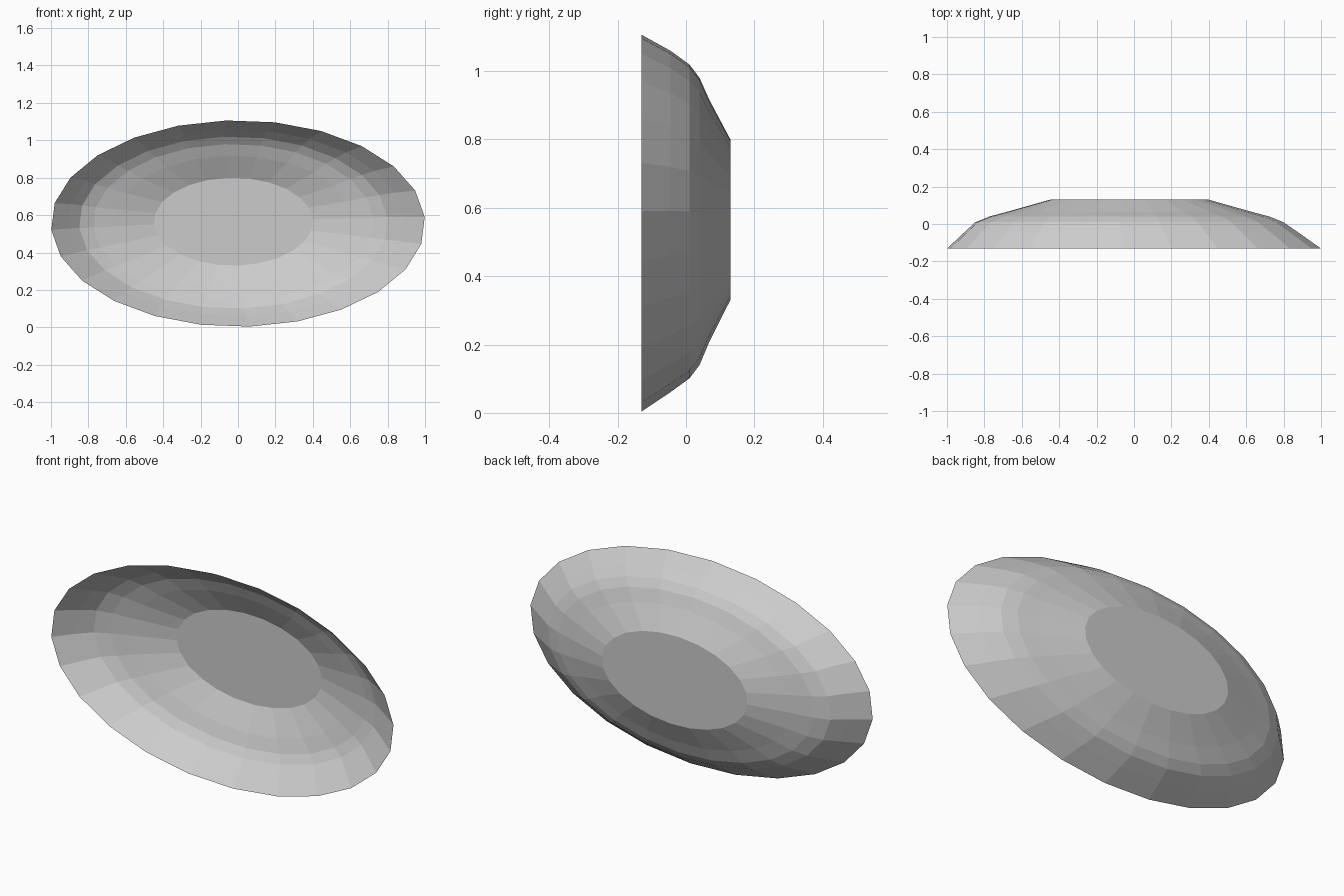
import bpy, bmesh, math

if "Cube" in bpy.data.objects:
    bpy.data.objects.remove(bpy.data.objects["Cube"])

SIDES = 24
TURN = math.radians(3.6)

# Rings from rim to floor: depth y, half width, half height, centre x, centre z
RINGS = [
    (-0.13, 1.00, 0.552, 0.0, 0.555),
    (-0.045, 0.895, 0.50, -0.015, 0.56),
    (0.01, 0.825, 0.46, -0.025, 0.56),
    (0.04, 0.75, 0.42, -0.025, 0.56),
    (0.068, 0.645, 0.355, -0.025, 0.562),
    (0.13, 0.425, 0.235, -0.025, 0.565),
]


def add_ring(bm, y, half_w, half_h, cx, cz):
    angles = [TURN + math.tau * i / SIDES for i in range(SIDES)]
    return [bm.verts.new((cx + half_w * math.cos(a), y, cz + half_h * math.sin(a)))
            for a in angles]


# Open oval dish, a thin faceted shell standing on its rim
bm = bmesh.new()
rings = [add_ring(bm, *r) for r in RINGS]
for outer, inner in zip(rings, rings[1:]):
    for i in range(SIDES):
        j = (i + 1) % SIDES
        bm.faces.new((outer[i], outer[j], inner[j], inner[i]))

# Flat dish floor
bm.faces.new(rings[-1])
bmesh.ops.recalc_face_normals(bm, faces=bm.faces[:])

mesh = bpy.data.meshes.new("oval_dish")
bm.to_mesh(mesh)
bm.free()
dish = bpy.data.objects.new("oval_dish", mesh)
bpy.context.collection.objects.link(dish)
